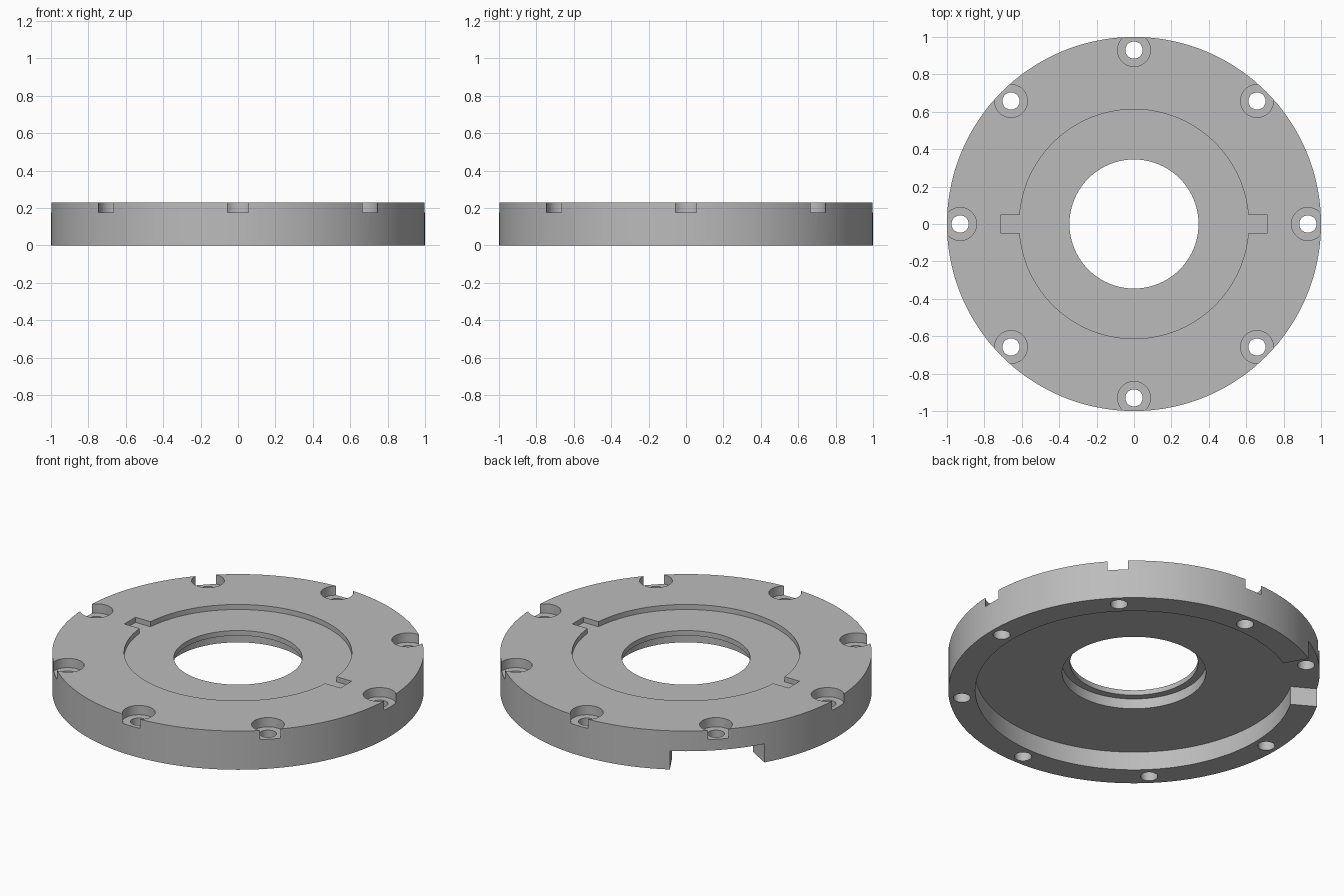
import bpy, bmesh
from math import cos, sin, pi, radians
from mathutils import Matrix

cube = bpy.data.objects.get("Cube")
if cube:
    bpy.data.objects.remove(cube)

# Single metal colour
metal = bpy.data.materials.new("grey_metal")
metal.use_nodes = True
GREY = (0.5, 0.5, 0.5, 1)
metal.diffuse_color = GREY
metal.node_tree.nodes["Principled BSDF"].inputs["Base Color"].default_value = GREY


def finish(bm, name):
    bmesh.ops.remove_doubles(bm, verts=bm.verts, dist=1e-5)
    bmesh.ops.recalc_face_normals(bm, faces=bm.faces)
    mesh = bpy.data.meshes.new(name)
    bm.to_mesh(mesh)
    bm.free()
    mesh.materials.append(metal)
    obj = bpy.data.objects.new(name, mesh)
    bpy.context.collection.objects.link(obj)
    return obj


def revolve(name, profile, steps, location=(0, 0, 0)):
    """Spin a closed (radius, z) profile around the z axis."""
    bm = bmesh.new()
    verts = [bm.verts.new((r, 0, z)) for r, z in profile]
    edges = [bm.edges.new((v, verts[i - 1])) for i, v in enumerate(verts)]
    bmesh.ops.spin(bm, geom=verts + edges, cent=(0, 0, 0), axis=(0, 0, 1),
                   angle=2 * pi, steps=steps, use_merge=True)
    bmesh.ops.translate(bm, verts=bm.verts, vec=location)
    return finish(bm, name)


def prism(name, outline, z0, z1):
    bm = bmesh.new()
    face = bm.faces.new([bm.verts.new((x, y, z0)) for x, y in outline])
    top = bmesh.ops.extrude_face_region(bm, geom=[face])["geom"]
    bmesh.ops.translate(bm, vec=(0, 0, z1 - z0),
                        verts=[g for g in top if isinstance(g, bmesh.types.BMVert)])
    return finish(bm, name)


def bolt_cutter(angle):
    """Stepped cutter: through hole with a wide counterbore on top."""
    bm = bmesh.new()
    rings = []
    for r, z in ((0.046, -0.1), (0.046, 0.175), (0.088, 0.175), (0.088, 0.3)):
        rings.append([bm.verts.new((r * cos(2 * pi * i / 48), r * sin(2 * pi * i / 48), z))
                      for i in range(48)])
    for low, high in zip(rings, rings[1:]):
        for i in range(48):
            bm.faces.new((low[i - 1], low[i], high[i], high[i - 1]))
    bm.faces.new(rings[0])
    bm.faces.new(rings[-1])
    spot = Matrix.Rotation(angle, 4, "Z") @ Matrix.Translation((0.93, 0, 0))
    bmesh.ops.transform(bm, matrix=spot, verts=bm.verts)
    return finish(bm, "bolt_cutter")


# Flange body with top recess, underside pocket and stepped bore
flange = revolve("flange_plate", [
    (1, 0), (1, 0.23), (0.613, 0.23), (0.613, 0.2), (0.345, 0.2),
    (0.345, 0.17), (0.387, 0.17), (0.387, 0.11), (0.855, 0.11), (0.855, 0)], 144)

# Eight counterbored bolt holes
cutters = [bolt_cutter(k * pi / 4) for k in range(8)]

# Two keyways beside the top recess
for side in (-1, 1):
    cutters.append(prism("keyway_cutter", [
        (side * 0.56, -0.052), (side * 0.71, -0.052),
        (side * 0.71, 0.052), (side * 0.56, 0.052)], 0.2, 0.3))

# Radial gap through the lower rim at the back
ends = [radians(120), radians(150)]
cutters.append(prism("rim_gap_cutter",
                     [(0.8 * cos(a), 0.8 * sin(a)) for a in ends]
                     + [(1.2 * cos(a), 1.2 * sin(a)) for a in reversed(ends)], -0.1, 0.11))

bpy.ops.object.select_all(action="DESELECT")
bpy.context.view_layer.objects.active = flange
flange.select_set(True)
for cutter in cutters:
    cut = flange.modifiers.new("cut", "BOOLEAN")
    cut.operation = "DIFFERENCE"
    cut.solver = "EXACT"
    cut.object = cutter
    bpy.ops.object.modifier_apply(modifier=cut.name)
    bpy.data.objects.remove(cutter)

bpy.ops.object.shade_smooth_by_angle(angle=radians(30))
